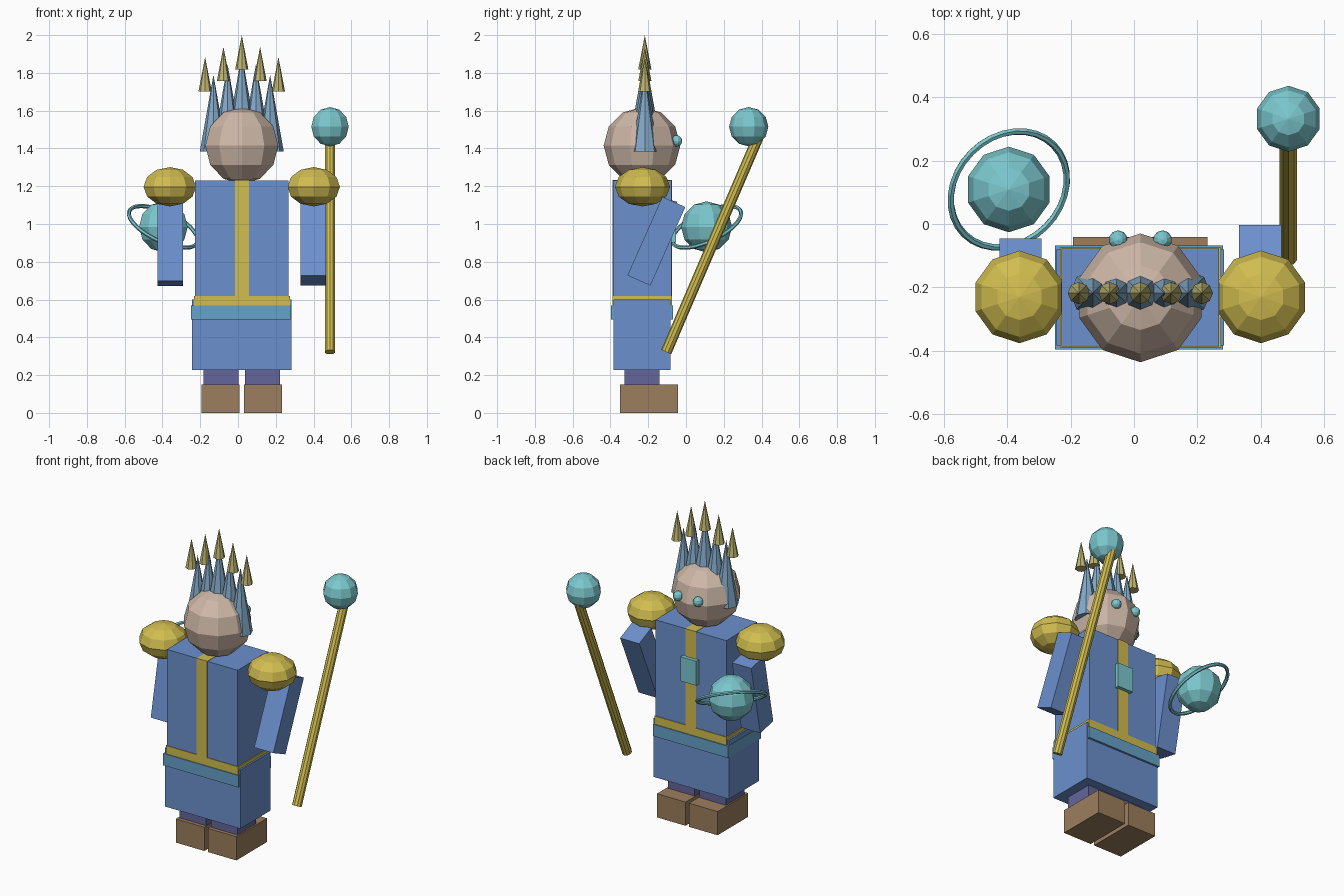
import bpy
import bmesh
import math
from mathutils import Matrix, Vector

if "Cube" in bpy.data.objects:
    bpy.data.objects.remove(bpy.data.objects["Cube"], do_unlink=True)


def material(name, rgb):
    m = bpy.data.materials.new(name)
    m.use_nodes = True
    m.diffuse_color = (*rgb, 1)
    m.node_tree.nodes["Principled BSDF"].inputs["Base Color"].default_value = (*rgb, 1)
    return m


BLUE = material("robe blue", (0.15, 0.28, 0.62))
GOLD = material("gold", (0.64, 0.51, 0.08))
PALE = material("pale gold", (0.52, 0.47, 0.17))
TEAL = material("teal", (0.20, 0.58, 0.62))
BELT = material("belt blue", (0.13, 0.36, 0.58))
STEEL = material("steel blue", (0.23, 0.40, 0.58))
SKIN = material("skin", (0.62, 0.48, 0.39))
BROWN = material("boot brown", (0.33, 0.21, 0.11))
PURPLE = material("trouser purple", (0.13, 0.13, 0.33))

CX, CY = 0.02, -0.232  # axis of the figure


def finish(name, bm, mat, loc, tilt=0):
    """Turn a bmesh into an object, tilted about x."""
    me = bpy.data.meshes.new(name)
    bm.to_mesh(me)
    bm.free()
    me.materials.append(mat)
    ob = bpy.data.objects.new(name, me)
    ob.location = loc
    ob.rotation_euler.x = math.radians(tilt)
    bpy.context.collection.objects.link(ob)
    return ob


def box(name, mat, loc, size, tilt=0):
    bm = bmesh.new()
    bmesh.ops.create_cube(bm, size=1)
    bmesh.ops.scale(bm, vec=size, verts=bm.verts)
    return finish(name, bm, mat, loc, tilt)


def ball(name, mat, loc, r, rz=None):
    bm = bmesh.new()
    bmesh.ops.create_uvsphere(bm, u_segments=10, v_segments=6, radius=r)
    # keep a corner of the ten-sided outline on the y axis
    if max(v.co.x for v in bm.verts) > max(v.co.y for v in bm.verts):
        bmesh.ops.rotate(bm, matrix=Matrix.Rotation(math.pi / 2, 3, "Z"), verts=bm.verts)
    bmesh.ops.scale(bm, vec=(1, 1, (rz or r) / r), verts=bm.verts)
    return finish(name, bm, mat, loc)


def cone(name, mat, loc, r1, r2, height, sides=8, tilt=0):
    bm = bmesh.new()
    bmesh.ops.create_cone(bm, cap_ends=True, segments=sides, radius1=r1, radius2=r2, depth=height)
    return finish(name, bm, mat, loc, tilt)


# robe, trim and belt
box("torso", BLUE, (CX, CY, 0.91), (0.496, 0.308, 0.64))
box("skirt", BLUE, (CX, CY, 0.414), (0.529, 0.302, 0.372))
box("belt", BELT, (CX - 0.004, CY, 0.531), (0.529, 0.328, 0.075))
box("hem", GOLD, (CX, CY, 0.594), (0.508, 0.316, 0.052))
box("robe_stripe", GOLD, (CX, CY, 0.901), (0.074, 0.316, 0.662))
box("pendant", TEAL, (CX, -0.072, 0.98), (0.11, 0.04, 0.155))

# head and eyes
ball("head", SKIN, (CX, CY - 0.001, 1.415), 0.203)
for side, x in (("left", 0.07), ("right", -0.07)):
    ball("eye_" + side, TEAL, (CX + x, -0.05, 1.44), 0.03)

# crown: steel spikes carrying gold points
for i in range(-2, 3):
    top = (1.90, 1.845, 1.79)[abs(i)]
    tip = (2.0, 1.938, 1.884)[abs(i)]
    cone(f"crown_spike_{i + 3}", STEEL, (CX + i * 0.075, -0.218, top - 0.2025), 0.072, 0, 0.405)
    cone(f"crown_point_{i + 3}", PALE, (CX + i * 0.097, -0.218, tip - 0.091), 0.035, 0, 0.182)

# shoulders, arms, legs and boots
for side, s, tilt in (("left", 1, -24), ("right", -1, -11.5)):
    ball("shoulder_" + side, GOLD, (CX + s * 0.381, -0.23, 1.197), 0.146, 0.104)
    box("arm_" + side, BLUE, (CX + s * 0.378, -0.157, 0.909), (0.134, 0.133, 0.455), tilt)
    box("leg_" + side, PURPLE, (CX + s * 0.11, CY, 0.20), (0.187, 0.186, 0.18))
    box("boot_" + side, BROWN, (CX + s * 0.1125, -0.195, 0.075), (0.2, 0.307, 0.15))

# staff with its orb
low, high = Vector((0.487, -0.105, 0.322)), Vector((0.487, 0.382, 1.46))
lean = -math.degrees(math.atan2(high.y - low.y, high.z - low.z))
cone("staff", GOLD, (low + high) / 2, 0.029, 0.029, (high - low).length, 10, lean)
ball("staff_orb", TEAL, (0.487, 0.332, 1.515), 0.104)

# floating planet with a tilted ring
PLANET = Vector((-0.395, 0.109, 0.985))
ball("planet", TEAL, PLANET, 0.135)
bpy.ops.mesh.primitive_torus_add(major_segments=32, minor_segments=6,
                                 major_radius=0.199, minor_radius=0.011, location=PLANET)
ring = bpy.context.object
ring.name = "planet_ring"
ring.rotation_euler = Vector((0.39, -0.39, 0.83)).to_track_quat("Z", "Y").to_euler()
ring.data.materials.append(TEAL)
